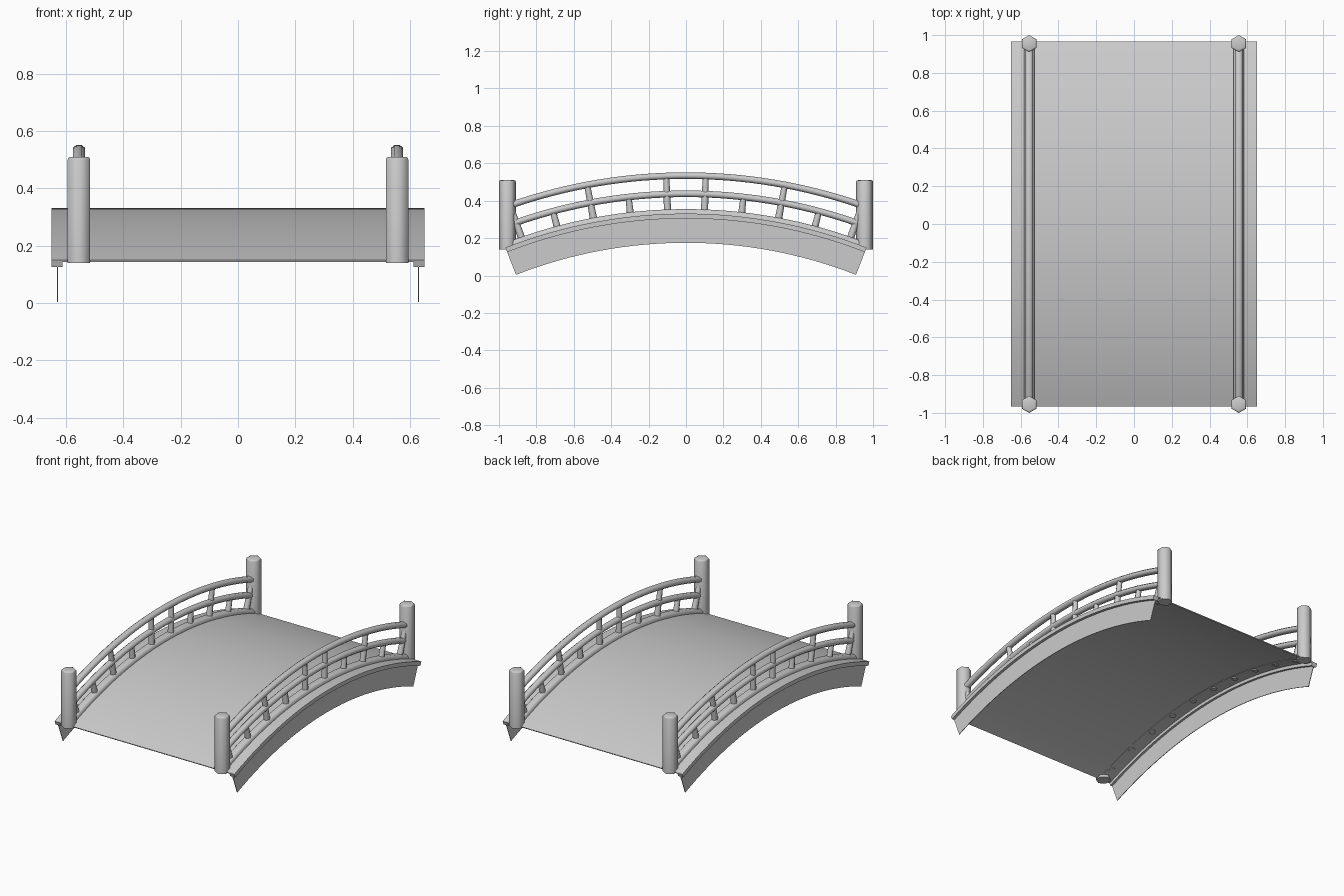
import bpy, bmesh
from math import sin, cos, pi, radians
from mathutils import Vector, Matrix

if "Cube" in bpy.data.objects:
    bpy.data.objects.remove(bpy.data.objects["Cube"])

CZ = -2.325            # height of the common arc centre
DECK_R = 2.656         # radius of the walking surface
END = radians(21.32)   # half angle of the arch
RAIL_X = 0.555


def arc_point(x, r, a):
    return Vector((x, r * sin(a), CZ + r * cos(a)))


def finish(bm, name, angle=40):
    bmesh.ops.recalc_face_normals(bm, faces=bm.faces)
    me = bpy.data.meshes.new(name)
    bm.to_mesh(me)
    bm.free()
    ob = bpy.data.objects.new(name, me)
    bpy.context.collection.objects.link(ob)
    bpy.ops.object.select_all(action='DESELECT')
    ob.select_set(True)
    bpy.context.view_layer.objects.active = ob
    bpy.ops.object.shade_smooth_by_angle(angle=radians(angle))
    return ob


def sweep(name, profile, end=END, n=32, angle=40):
    """Sweep a closed (x, radius) profile along the arch."""
    bm = bmesh.new()
    rings = [[bm.verts.new(arc_point(x, r, -end + 2 * end * i / n)) for x, r in profile]
             for i in range(n + 1)]
    k = len(profile)
    for a, b in zip(rings, rings[1:]):
        for j in range(k):
            bm.faces.new((a[j], a[(j + 1) % k], b[(j + 1) % k], b[j]))
    bm.faces.new(rings[0])
    bm.faces.new(rings[-1])
    return finish(bm, name, angle)


def box(x0, x1, r0, r1):
    return [(x0, r0), (x1, r0), (x1, r1), (x0, r1)]


def oval(x, r, w, h, n=8):
    return [(x + w * cos(2 * pi * (i + .5) / n), r + h * sin(2 * pi * (i + .5) / n))
            for i in range(n)]


# walking surface
sweep("deck", box(-0.65, 0.65, DECK_R - 0.006, DECK_R))

for s, side in ((-1, "left"), (1, "right")):
    x = s * RAIL_X
    # edge strip under the deck and thin side board hanging from it
    sweep(side + "_edge_strip", box(s * 0.613, s * 0.65, DECK_R - 0.026, DECK_R - 0.001))
    sweep(side + "_side_board", box(s * 0.628, s * 0.632, 2.5, DECK_R - 0.01))

    # kerb and two handrails
    kerb = [(x - .028, DECK_R - .008), (x + .028, DECK_R - .008), (x + .028, DECK_R + .012),
            (x + .017, DECK_R + .024), (x - .017, DECK_R + .024), (x - .028, DECK_R + .012)]
    sweep(side + "_kerb", kerb, radians(20.6), angle=60)
    sweep(side + "_top_rail", oval(x, 2.859, 0.023, 0.019), radians(18.9), angle=60)
    sweep(side + "_middle_rail", oval(x, 2.762, 0.022, 0.019), radians(19.3), angle=60)

    # tapered balusters, alternately reaching the top and the middle rail
    bm = bmesh.new()
    for i in range(5):
        top = 2.855 if i % 2 == 0 else 2.76
        if i == 4:
            top = 2.84
        for d in (-1, 1):
            a = d * (0.037 + 0.0745 * i)
            r0 = DECK_R - 0.014
            m = Matrix.Translation(arc_point(x, (r0 + top) / 2, a)) @ Matrix.Rotation(-a, 4, 'X')
            bmesh.ops.create_cone(bm, cap_ends=True, segments=8, radius1=0.02,
                                  radius2=0.016, depth=top - r0, matrix=m)
    finish(bm, side + "_balusters", 50)

    # hexagonal end posts with softened rims
    for d, end in ((-1, "front"), (1, "back")):
        bm = bmesh.new()
        z0, z1 = 0.14, 0.51
        m = Matrix.Translation((x, d * 0.955, (z0 + z1) / 2))
        bmesh.ops.create_cone(bm, cap_ends=True, segments=6, radius1=0.045,
                              radius2=0.045, depth=z1 - z0, matrix=m)
        rim = [e for e in bm.edges if abs(e.verts[0].co.z - e.verts[1].co.z) < 1e-4
               and e.verts[0].co.z > 0.4]
        bmesh.ops.bevel(bm, geom=rim, offset=0.009, segments=2, profile=0.5, affect='EDGES')
        finish(bm, f"{side}_{end}_post", 65)
